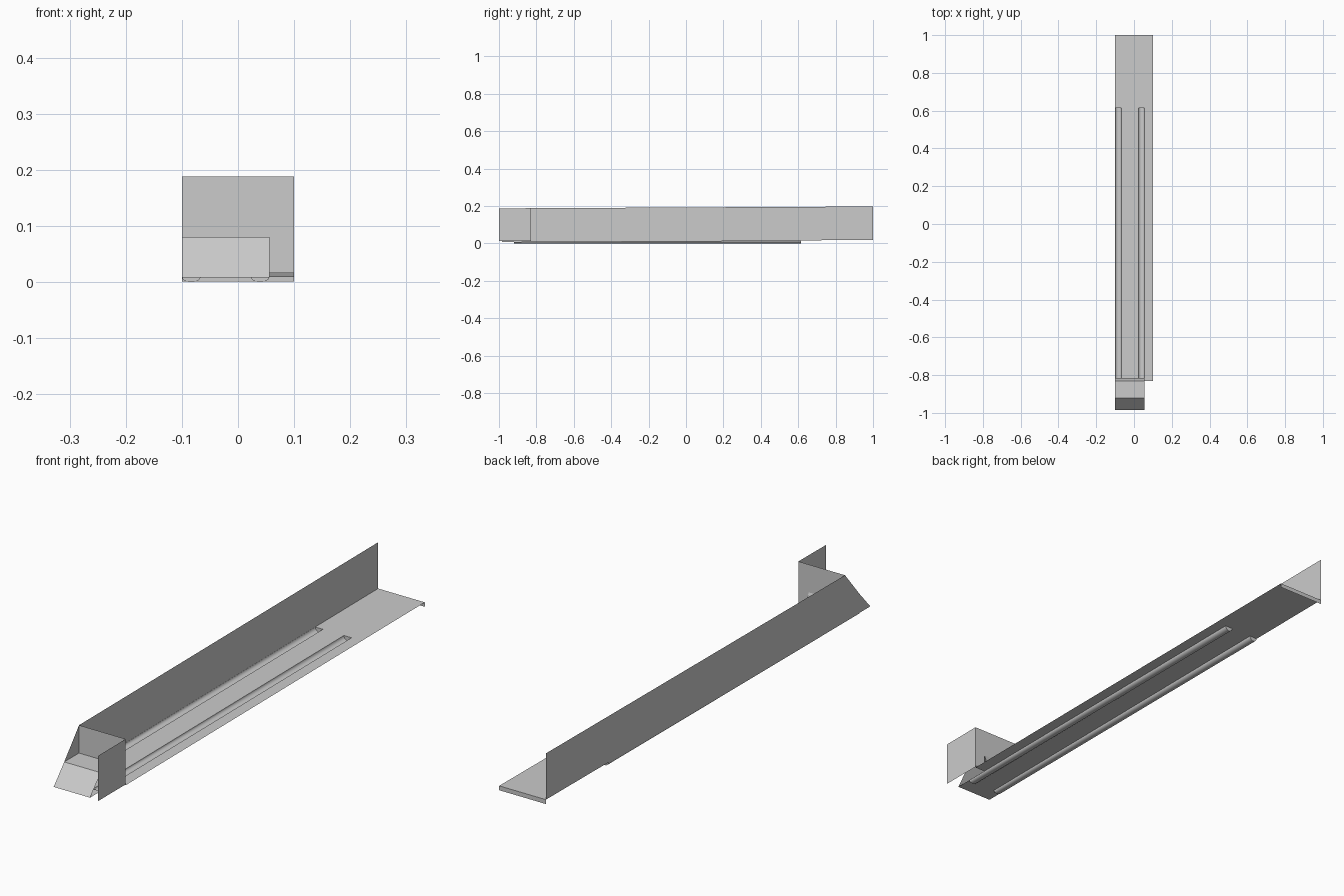
import bpy, bmesh, math

if "Cube" in bpy.data.objects:
    bpy.data.objects.remove(bpy.data.objects["Cube"])

X0, X1, XS = -0.10, 0.10, 0.056     # left wall, right edge, shelf width
YF, YS, YC, YB = -0.985, -0.92, -0.83, 1.0
GY0, GY1 = -0.92, 0.615             # groove ends
ZS = 0.08                           # shelf height


def zf(y):
    # the sheet rises slightly toward the back
    return 0.013 + 0.005 * y


def zt(y):
    return zf(y) + 0.179


def make(name, polys, smooth=False):
    bm = bmesh.new()
    for p in polys:
        bm.faces.new([bm.verts.new(v) for v in p])
    bmesh.ops.remove_doubles(bm, verts=bm.verts, dist=1e-5)
    me = bpy.data.meshes.new(name)
    bm.to_mesh(me)
    bm.free()
    ob = bpy.data.objects.new(name, me)
    bpy.context.collection.objects.link(ob)
    if smooth:
        bpy.context.view_layer.objects.active = ob
        ob.select_set(True)
        bpy.ops.object.shade_smooth_by_angle(angle=math.radians(35))
        ob.select_set(False)
    return ob


def floor_quad(xa, xb, ya, yb):
    return [(xa, ya, zf(ya)), (xb, ya, zf(ya)), (xb, yb, zf(yb)), (xa, yb, zf(yb))]


# floor sheet, split around the two grooves
GL, GR = (-0.0995, -0.067), (0.023, 0.0555)
make("floor", [
    floor_quad(X0, XS, YF, GY0),
    floor_quad(X0, GL[0], GY0, GY1),
    floor_quad(GL[1], GR[0], GY0, GY1),
    floor_quad(GR[1], XS, GY0, YC),
    floor_quad(GR[1], X1, YC, GY1),
    floor_quad(X0, X1, GY1, YB)])


# rounded grooves pressed below the floor
def groove(name, xa, xb, n=10):
    c, r = (xa + xb) / 2, (xb - xa) / 2

    def ring(y):
        return [(c - r * math.cos(math.pi * i / n), y,
                 zf(y) * (1 - math.sin(math.pi * i / n))) for i in range(n + 1)]
    a, b = ring(GY0), ring(GY1)
    polys = [[a[i], a[i + 1], b[i + 1], b[i]] for i in range(n)]
    make(name, polys + [a[::-1], b], smooth=True)


groove("left_groove", *GL)
groove("right_groove", *GR)

# long side wall with a slanted front edge
make("side_wall", [[(X0, YF, zf(YF)), (X0, YB, zf(YB)), (X0, YB, zt(YB)),
                    (X0, YC, zt(YC)), (X0, YS, ZS)]])

# small lip turned down at the back edge
make("back_lip", [[(X0, YB, zf(YB)), (X1, YB, zf(YB)), (X1, YB, 0.001), (X0, YB, 0.001)]])

# cross wall, lower only to the right of the shelf
make("cross_wall", [[(X0, YC, ZS), (XS, YC, ZS), (XS, YC, 0.016), (X1, YC, 0.016),
                     (X1, YC, zt(YC)), (X0, YC, zt(YC))]])

# flange folded forward from the cross wall
make("front_flange", [[(X1, -1, 0.012), (X1, YC, 0.012), (X1, YC, zt(YC)), (X1, -1, zt(-1))]])

# raised shelf and sloping front flap
make("shelf", [[(X0, YS, ZS), (XS, YS, ZS), (XS, YC, ZS), (X0, YC, ZS)]])
make("front_flap", [[(X0, YF, zf(YF)), (XS, YF, zf(YF)), (XS, YS, ZS), (X0, YS, ZS)]])

# narrow tab behind the cross wall
make("rear_tab", [[(X0, YC, ZS), (XS, YC, ZS), (XS, -0.815, 0.04), (X0, -0.815, 0.04)]])
